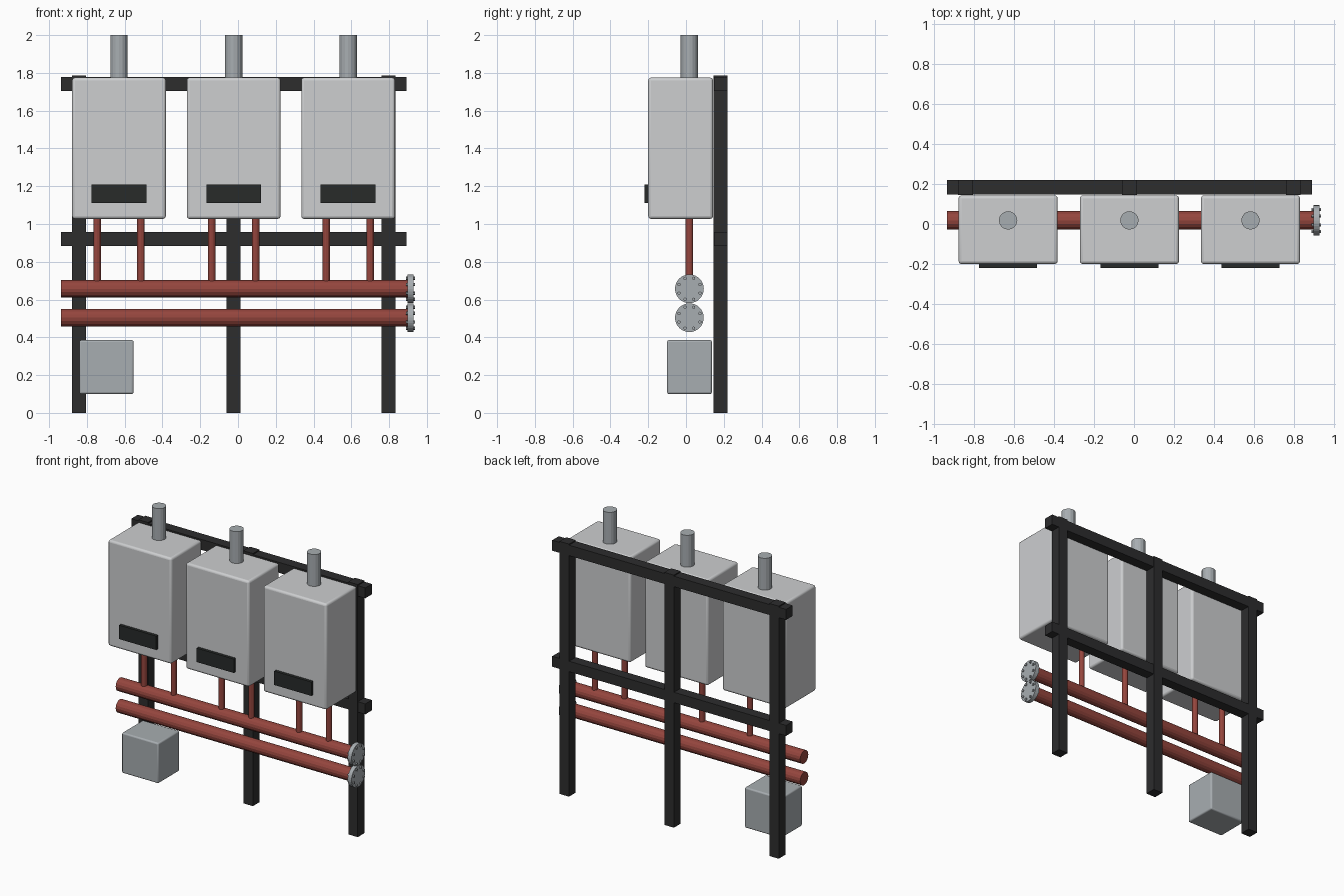
import bpy
import math
from mathutils import Vector

default = bpy.data.objects.get("Cube")
if default:
    bpy.data.objects.remove(default, do_unlink=True)


def material(name, rgb):
    mat = bpy.data.materials.new(name)
    mat.use_nodes = True
    mat.diffuse_color = (*rgb, 1)
    mat.node_tree.nodes["Principled BSDF"].inputs["Base Color"].default_value = (*rgb, 1)
    return mat


CASING = material("light grey casing", (0.61, 0.62, 0.63))
STEEL = material("galvanised steel", (0.39, 0.42, 0.44))
RED = material("red oxide pipe", (0.30, 0.06, 0.047))
FRAME = material("dark frame steel", (0.026, 0.026, 0.027))
PANEL = material("black control panel", (0.021, 0.024, 0.023))


def box(name, lo, hi, mat, bevel=0):
    """Box between two opposite corners, optionally with rounded edges."""
    lo, hi = Vector(lo), Vector(hi)
    bpy.ops.mesh.primitive_cube_add(size=1, location=(lo + hi) / 2)
    ob = bpy.context.object
    ob.name = name
    ob.scale = hi - lo
    bpy.ops.object.transform_apply(location=False, rotation=False, scale=True)
    ob.data.materials.append(mat)
    if bevel:
        mod = ob.modifiers.new("rounded edges", 'BEVEL')
        mod.width = bevel
        mod.segments = 3
        bpy.ops.object.shade_smooth_by_angle(angle=math.radians(35))
    return ob


def rod(name, start, end, radius, mat, sides=16):
    """Faceted cylinder between two points."""
    start, end = Vector(start), Vector(end)
    axis = end - start
    bpy.ops.mesh.primitive_cylinder_add(
        vertices=sides, radius=radius, depth=axis.length,
        location=(start + end) / 2, rotation=axis.to_track_quat('Z', 'Y').to_euler())
    ob = bpy.context.object
    ob.name = name
    ob.data.materials.append(mat)
    return ob


PIPE_Y = 0.018
BAYS = {"right": -0.63, "middle": -0.023, "left": 0.583}
POSTS = {"right": -0.843, "middle": -0.023, "left": 0.797}
RAILS = {"upper": 1.74, "lower": 0.92}
HEADERS = {"upper": 0.657, "lower": 0.504}

# Support frame
for side, x in POSTS.items():
    box(f"{side}_post", (x - 0.037, 0.146, 0), (x + 0.037, 0.221, 1.785), FRAME)
for level, z in RAILS.items():
    box(f"{level}_rail", (-0.937, 0.147, z - 0.037), (0.892, 0.22, z + 0.037), FRAME)

# Boilers, each with a control panel, a flue and two risers
for side, x in BAYS.items():
    box(f"{side}_boiler", (x - 0.248, -0.2, 1.027), (x + 0.248, 0.143, 1.775), CASING, 0.015)
    box(f"{side}_control_panel", (x - 0.145, -0.221, 1.11), (x + 0.145, -0.195, 1.208), PANEL)
    rod(f"{side}_flue", (x, PIPE_Y, 1.76), (x, PIPE_Y, 2), 0.046, STEEL)
    for kind, dx in (("supply", -0.116), ("return", 0.116)):
        rod(f"{side}_{kind}_riser", (x + dx, PIPE_Y, 0.66), (x + dx, PIPE_Y, 1.04),
            0.02, RED, 12)

# Header pipes with bolted end flanges
for level, z in HEADERS.items():
    rod(f"{level}_header", (-0.937, PIPE_Y, z), (0.9, PIPE_Y, z), 0.046, RED)
    rod(f"{level}_flange", (0.898, PIPE_Y, z), (0.928, PIPE_Y, z), 0.076, STEEL, 32)
    for i in range(8):
        a = math.tau * (i + 0.5) / 8
        y, bz = PIPE_Y + 0.06 * math.cos(a), z + 0.06 * math.sin(a)
        rod(f"{level}_flange_bolt_{i + 1}", (0.889, y, bz), (0.937, y, bz), 0.009, STEEL, 6)

# Equipment box by the right post
box("equipment_box", (-0.84, -0.1, 0.1), (-0.553, 0.137, 0.385), STEEL, 0.01)
